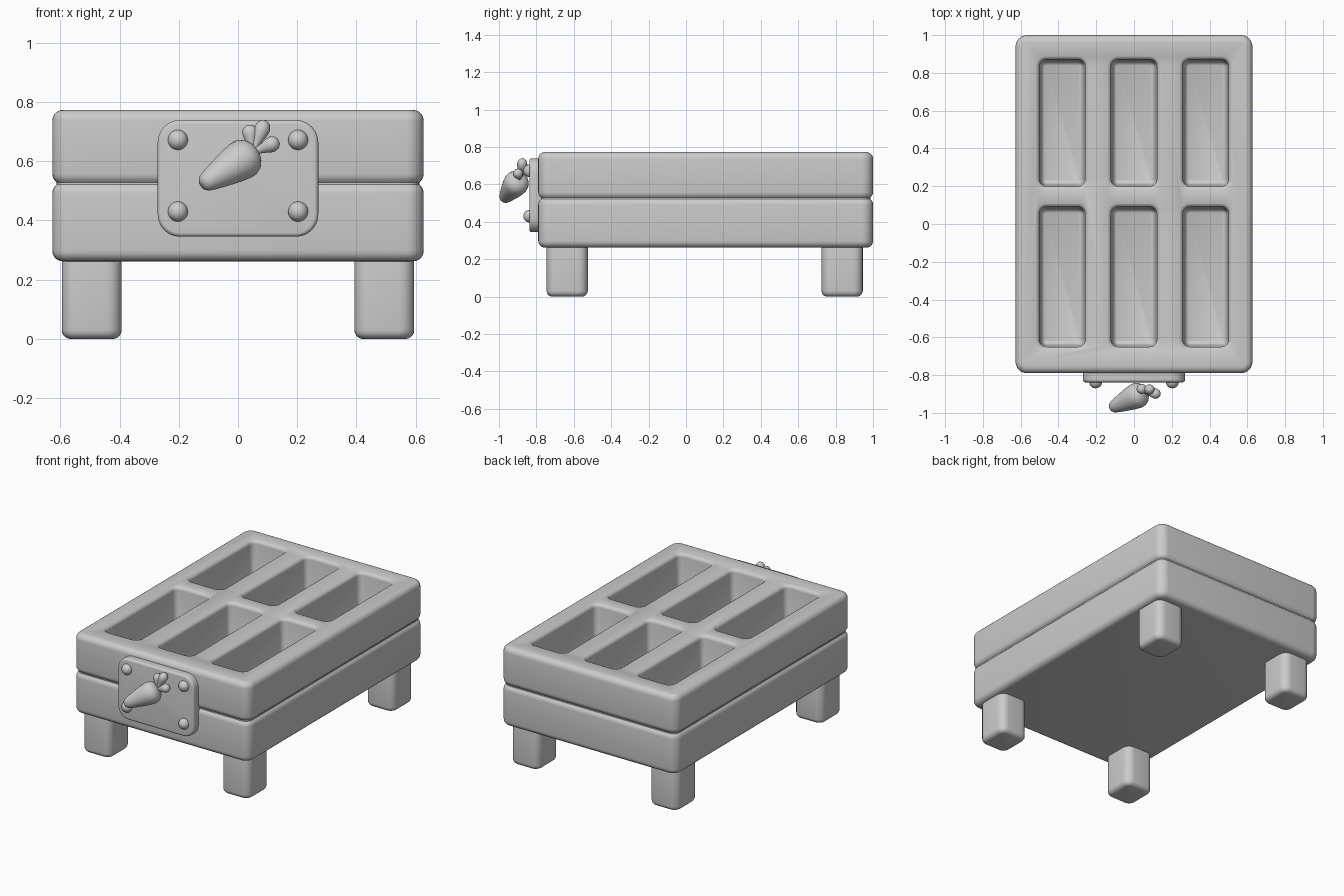
import bpy, bmesh, math
from mathutils import Matrix, Vector

if "Cube" in bpy.data.objects:
    bpy.data.objects.remove(bpy.data.objects["Cube"])


def rounded_rect(cx, cy, hx, hy, r, z, n=6):
    """One horizontal ring with rounded corners."""
    pts = []
    for k, (sx, sy) in enumerate([(1, 1), (-1, 1), (-1, -1), (1, -1)]):
        for i in range(n + 1):
            a = math.pi / 2 * (k + i / n)
            pts.append((cx + sx * (hx - r) + r * math.cos(a),
                        cy + sy * (hy - r) + r * math.sin(a), z))
    return pts


def circle(r, z, n=24):
    return [(r * math.cos(2 * math.pi * i / n), r * math.sin(2 * math.pi * i / n), z) for i in range(n)]


def loft(bm, rings, mat=None):
    """Skin a stack of rings and cap both ends."""
    loops = [[bm.verts.new(p) for p in ring] for ring in rings]
    for a, b in zip(loops, loops[1:]):
        for i in range(len(a)):
            j = (i + 1) % len(a)
            bm.faces.new((a[i], a[j], b[j], b[i]))
    bm.faces.new(loops[0][::-1])
    bm.faces.new(loops[-1])
    if mat:
        bmesh.ops.transform(bm, matrix=mat, verts=[v for l in loops for v in l])


def finish(name, bm, angle=40):
    bmesh.ops.recalc_face_normals(bm, faces=bm.faces)
    me = bpy.data.meshes.new(name)
    bm.to_mesh(me)
    bm.free()
    ob = bpy.data.objects.new(name, me)
    bpy.context.collection.objects.link(ob)
    bpy.ops.object.select_all(action='DESELECT')
    ob.select_set(True)
    bpy.context.view_layer.objects.active = ob
    bpy.ops.object.shade_smooth_by_angle(angle=math.radians(angle))
    return ob


def slab(z0, z1, r, n=5):
    """(offset, z) profile of a slab with rounded bottom and top edges."""
    arc = [math.pi / 2 * i / n for i in range(n + 1)]
    return ([(-r + r * math.sin(a), z0 + r - r * math.cos(a)) for a in arc] +
            [(-r + r * math.cos(a), z1 - r + r * math.sin(a)) for a in arc])


def aim(start, end):
    """Matrix that points local z from start towards end."""
    d = Vector(end) - Vector(start)
    return Matrix.Translation(start) @ d.to_track_quat('Z', 'Y').to_matrix().to_4x4()


# Planter body: two stacked planks with a groove between them
bm = bmesh.new()
profile = slab(0.262, 0.528, 0.036)[:-2] + slab(0.522, 0.773, 0.036)[2:]
loft(bm, [rounded_rect(0, 0.105, 0.627 + o, 0.895 + o, 0.06 + o, z) for o, z in profile])
body = finish("planter_body", bm)

# Six pockets, flared at the rim so the cut edge is rounded
bm = bmesh.new()
R, TOP, FLOOR = 0.022, 0.773, 0.40
flare = [(-0.03, FLOOR), (-0.017, FLOOR + 0.006), (-0.01, FLOOR + 0.02)]
flare += [(R - R * math.cos(a), TOP - R + R * math.sin(a))
          for a in (math.pi / 2 * i / 5 for i in range(5))]
flare += [(R, TOP + 0.002), (R, TOP + 0.1)]
for cx in (-0.38, 0.0, 0.38):
    for y0, y1 in ((-0.65, 0.09), (0.20, 0.87)):
        loft(bm, [rounded_rect(cx, (y0 + y1) / 2, 0.121 + o, (y1 - y0) / 2 + o, 0.037 + o, z)
                  for o, z in flare])
cutter = finish("pocket_cutter", bm)
cutter.hide_render = True
cutter.hide_set(True)
mod = body.modifiers.new("pockets", 'BOOLEAN')
mod.operation = 'DIFFERENCE'
mod.solver = 'EXACT'
mod.object = cutter

# Four stubby legs
for end, y in (("front", -0.635), ("back", 0.835)):
    for side, s in (("left", -1), ("right", 1)):
        bm = bmesh.new()
        loft(bm, [rounded_rect(s * 0.494, y, 0.101 + o, 0.110 + o, 0.05 + o, z)
                  for o, z in slab(0.0, 0.30, 0.03)])
        finish(f"{end}_{side}_leg", bm)

# Sign plate on the front
to_front = Matrix.Rotation(math.pi / 2, 4, 'X')
bm = bmesh.new()
loft(bm, [rounded_rect(0, 0.542, 0.271 + o, 0.197 + o, 0.075 + o, z)
          for o, z in slab(0.76, 0.838, 0.014)], to_front)
finish("sign_plate", bm)

# Domed rivets in the plate corners
for i, (x, z) in enumerate([(-0.203, 0.43), (0.203, 0.43), (-0.203, 0.672), (0.203, 0.672)]):
    bm = bmesh.new()
    bmesh.ops.create_uvsphere(bm, u_segments=20, v_segments=12, radius=0.034,
                              matrix=Matrix.Translation((x, -0.836, z)))
    finish(f"rivet_{i + 1}", bm, 60)

# Carrot root, tapering down to the left and away from the plate
tip, crown = Vector((-0.122, -0.975, 0.520)), Vector((0.058, -0.888, 0.632))
length = (crown - tip).length
shape = [(0.006, 0), (0.02, 0.01), (0.03, 0.06), (0.038, 0.16), (0.05, 0.36), (0.061, 0.56),
         (0.067, 0.72), (0.067, 0.82), (0.058, 0.91), (0.042, 0.97), (0.018, 1.0)]
bm = bmesh.new()
loft(bm, [circle(r, t * length) for r, t in shape], aim(tip, crown))
finish("carrot_root", bm, 70)

# Three carrot leaves fanning out from the crown
leaf = [(0.006, 0), (0.012, 0.2), (0.017, 0.4), (0.025, 0.62), (0.027, 0.76), (0.022, 0.9),
        (0.012, 0.98), (0.003, 1.0)]
base = Vector((0.048, -0.888, 0.628))
for i, end in enumerate([(0.038, -0.868, 0.722), (0.093, -0.872, 0.737), (0.138, -0.902, 0.668)]):
    bm = bmesh.new()
    n = (Vector(end) - base).length
    loft(bm, [circle(r, t * n, 16) for r, t in leaf], aim(base, end))
    finish(f"carrot_leaf_{i + 1}", bm, 70)
